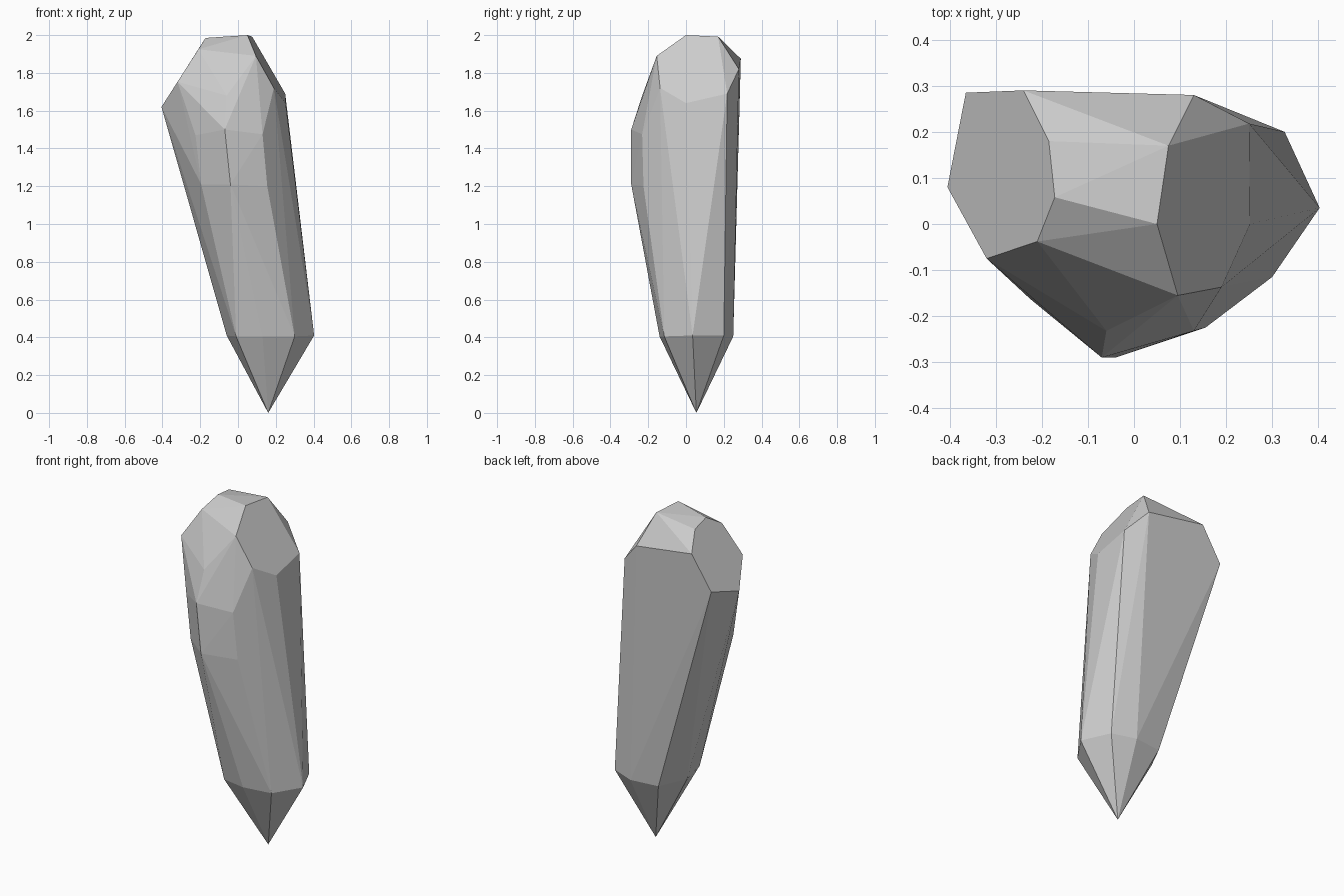
import bpy, bmesh

# pointed tip and the eight-sided ring above it
tip = [(0.16, 0.055, 0.0)]
lower_ring = [(0.403, 0.035, 0.41), (0.327, 0.20, 0.41), (0.19, 0.25, 0.405),
              (0.02, 0.23, 0.405), (-0.06, 0.075, 0.41), (-0.01, -0.115, 0.405),
              (0.13, -0.14, 0.405), (0.30, -0.115, 0.405)]

# corners of the bevelled front side
front_corners = [(-0.04, -0.29, 1.21), (-0.07, -0.29, 1.5), (-0.06, -0.232, 1.68),
                 (0.155, -0.225, 1.2), (0.13, -0.232, 1.475),
                 (-0.195, -0.165, 1.21), (-0.225, -0.163, 1.47)]

# slanted cut on the left and on the right of the crown
left_cut = [(-0.405, 0.08, 1.62), (-0.365, 0.285, 1.68), (-0.24, 0.29, 1.875),
            (-0.185, 0.18, 1.965), (-0.172, 0.058, 1.985),
            (-0.21, -0.038, 1.925), (-0.32, -0.075, 1.753)]
right_cut = [(0.05, 0.0, 2.0), (0.075, 0.17, 1.992), (0.13, 0.28, 1.82),
             (0.25, 0.218, 1.69), (0.252, 0.0, 1.64),
             (0.19, -0.137, 1.72), (0.095, -0.155, 1.89)]

# wrap the corners into one faceted crystal
bm = bmesh.new()
for p in tip + lower_ring + front_corners + left_cut + right_cut:
    bm.verts.new(p)
res = bmesh.ops.convex_hull(bm, input=bm.verts[:])
loose = [v for v in bm.verts if not v.link_faces]
bmesh.ops.delete(bm, geom=loose, context='VERTS')
bmesh.ops.dissolve_limit(bm, angle_limit=0.03, verts=bm.verts[:], edges=bm.edges[:])
bmesh.ops.recalc_face_normals(bm, faces=bm.faces[:])

mesh = bpy.data.meshes.new("crystal_shard")
bm.to_mesh(mesh)
bm.free()
bpy.context.collection.objects.link(bpy.data.objects.new("crystal_shard", mesh))
